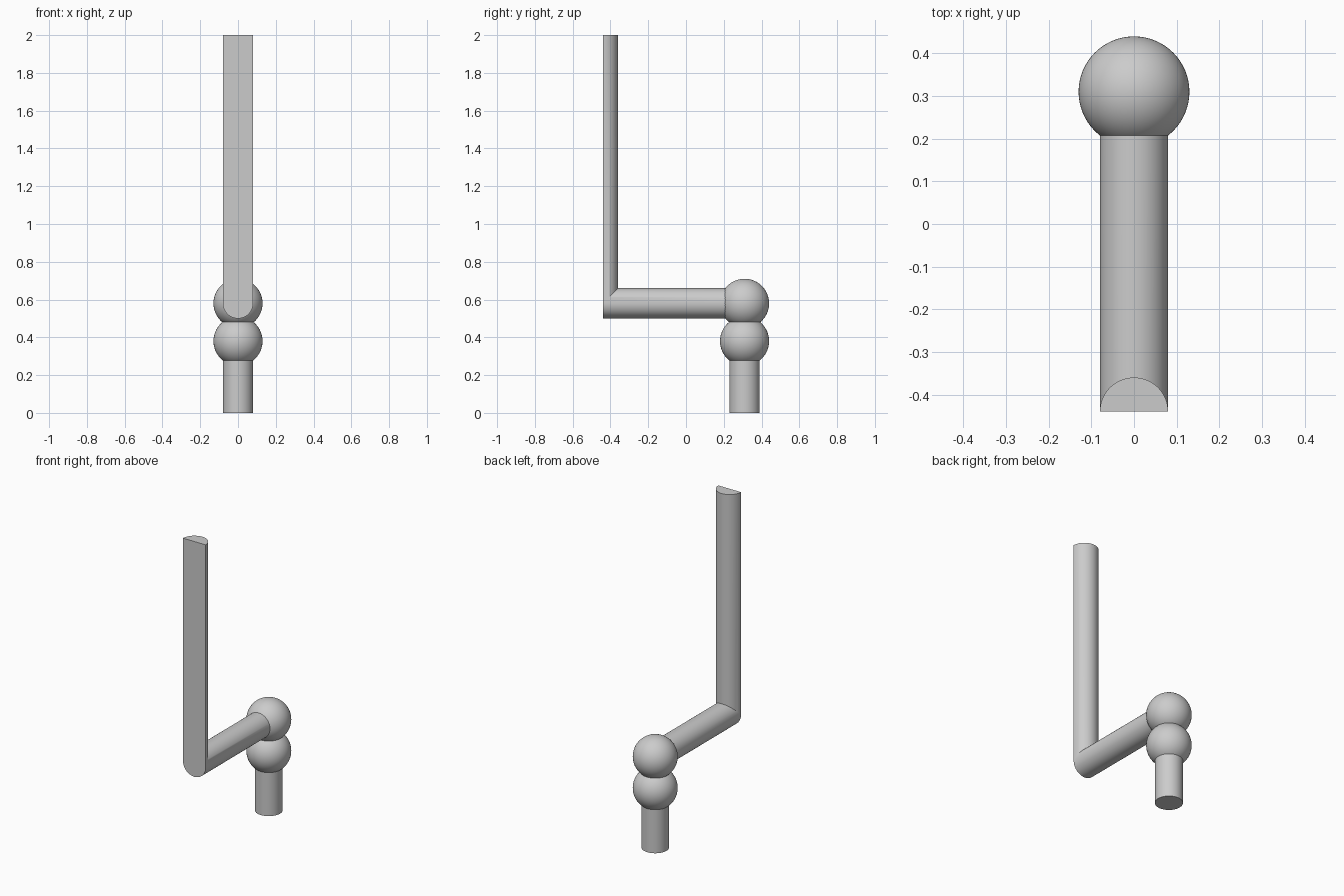
import bpy, bmesh, math

if "Cube" in bpy.data.objects:
    bpy.data.objects.remove(bpy.data.objects["Cube"])

R, BALL_R = 0.08, 0.13      # tube and ball radii
BACK, FRONT = 0.31, -0.44   # y of the post axis and of the flat front
ARM_Z, TOP = 0.58, 2.0
N = 64

grey = bpy.data.materials.new("plain_grey")
grey.diffuse_color = (0.6, 0.6, 0.6, 1)
grey.use_nodes = True
grey.node_tree.nodes["Principled BSDF"].inputs["Base Color"].default_value = grey.diffuse_color


def finish(obj, name):
    obj.name = obj.data.name = name
    obj.data.materials.append(grey)
    bpy.ops.object.select_all(action='DESELECT')
    obj.select_set(True)
    bpy.context.view_layer.objects.active = obj
    bpy.ops.object.shade_smooth_by_angle(angle=math.radians(30))


# Lower post, running up into the lower ball
bpy.ops.mesh.primitive_cylinder_add(vertices=N, radius=R, depth=ARM_Z - 0.2,
                                    location=(0, BACK, (ARM_Z - 0.2) / 2))
finish(bpy.context.object, "lower_post")

# Two stacked ball joints
for name, z in (("lower_ball", ARM_Z - 0.2), ("upper_ball", ARM_Z)):
    bpy.ops.mesh.primitive_uv_sphere_add(segments=N, ring_count=N // 2,
                                         radius=BALL_R, location=(0, BACK, z))
    finish(bpy.context.object, name)

# Round arm mitred into an upright half-round bar with a flat front
bm = bmesh.new()
circle = [(R * math.cos(2 * math.pi * i / N), R * math.sin(2 * math.pi * i / N))
          for i in range(N)]
back = [bm.verts.new((x, BACK, ARM_Z + s)) for x, s in circle]
joint = [bm.verts.new((x, FRONT + max(0, s), ARM_Z + s)) for x, s in circle]
top = [bm.verts.new((x, FRONT + max(0, s), TOP)) for x, s in circle[:N // 2 + 1]]
for i in range(N):
    j = (i + 1) % N
    bm.faces.new((back[i], back[j], joint[j], joint[i]))
for i in range(N // 2):
    bm.faces.new((joint[i], joint[i + 1], top[i + 1], top[i]))
bm.faces.new(back)
bm.faces.new(top)
bm.faces.new(joint[N // 2:] + [joint[0], top[0], top[-1]])   # flat front
bmesh.ops.recalc_face_normals(bm, faces=bm.faces)
mesh = bpy.data.meshes.new("cranked_arm")
bm.to_mesh(mesh)
bm.free()
arm = bpy.data.objects.new("cranked_arm", mesh)
bpy.context.collection.objects.link(arm)
finish(arm, "cranked_arm")
